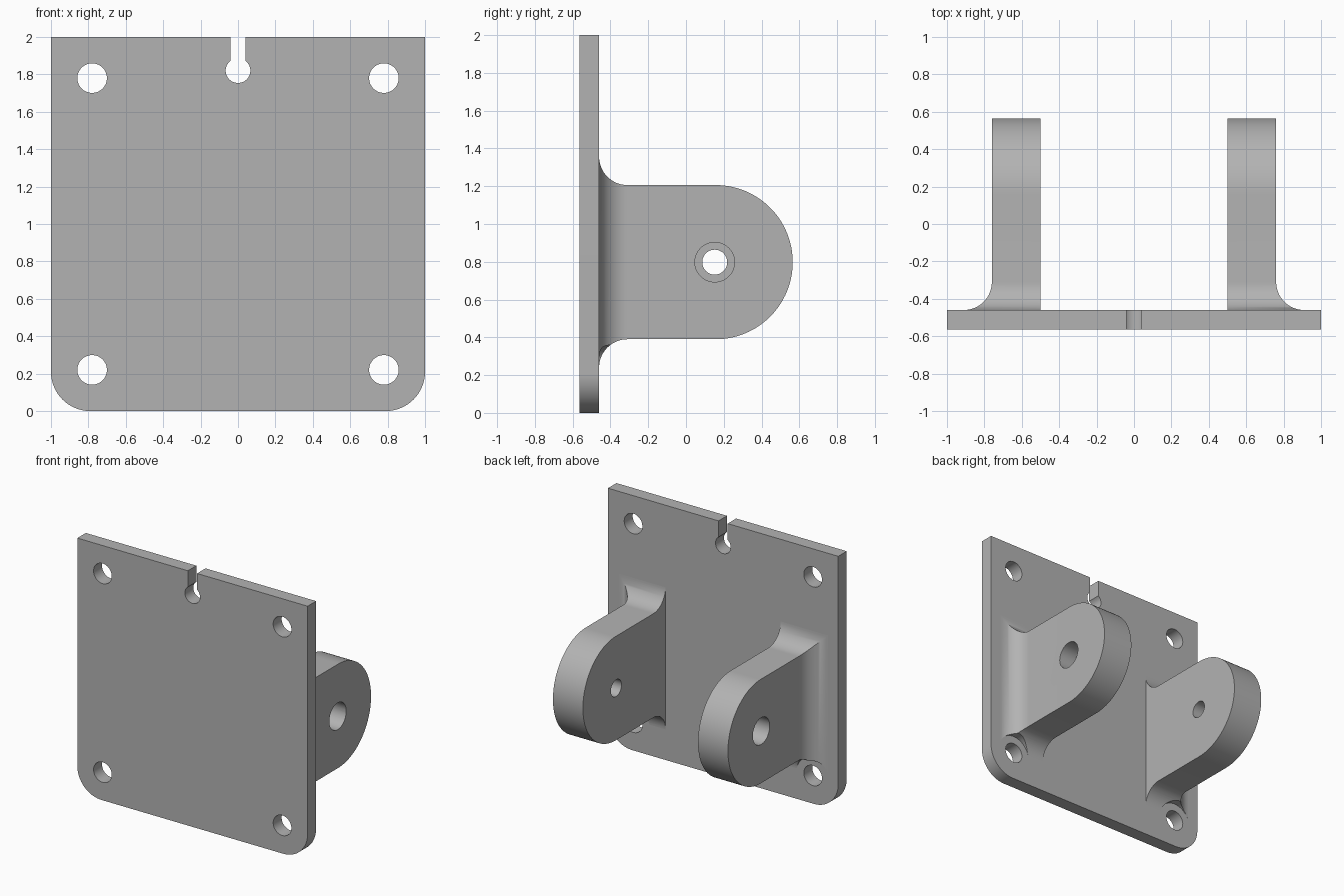
import bpy, bmesh, math
from mathutils import Matrix, Vector

if "Cube" in bpy.data.objects:
    bpy.data.objects.remove(bpy.data.objects["Cube"])

BACK, FRONT = -0.46, -0.565      # y of the plate faces
grey = bpy.data.materials.new("plain grey")
grey.diffuse_color = (0.45, 0.45, 0.45, 1)
grey.use_nodes = True
grey.node_tree.nodes["Principled BSDF"].inputs["Base Color"].default_value = grey.diffuse_color


def make_object(name, bm):
    bmesh.ops.remove_doubles(bm, verts=bm.verts, dist=1e-5)
    bmesh.ops.recalc_face_normals(bm, faces=bm.faces)
    mesh = bpy.data.meshes.new(name)
    bm.to_mesh(mesh)
    bm.free()
    mesh.materials.append(grey)
    obj = bpy.data.objects.new(name, mesh)
    bpy.context.collection.objects.link(obj)
    return obj


def arc(cx, cz, r, start, end, n):
    angles = [math.radians(start + (end - start) * i / n) for i in range(n + 1)]
    return [(cx + r * math.cos(a), cz + r * math.sin(a)) for a in angles]


def cut_cylinder(target, centre, r, length, axis):
    """Bore a round hole, then remove the cutter."""
    bm = bmesh.new()
    turn = Vector((0, 0, 1)).rotation_difference(Vector(axis)).to_matrix().to_4x4()
    bmesh.ops.create_cone(bm, cap_ends=True, segments=48, radius1=r, radius2=r,
                          depth=length, matrix=Matrix.Translation(centre) @ turn)
    cutter = make_object("cutter", bm)
    cutter.hide_render = True
    mod = target.modifiers.new("bore", 'BOOLEAN')
    mod.operation, mod.solver, mod.object = 'DIFFERENCE', 'EXACT', cutter
    activate(target)
    bpy.ops.object.modifier_apply(modifier=mod.name)
    bpy.data.objects.remove(cutter)


def activate(obj):
    bpy.ops.object.select_all(action='DESELECT')
    obj.select_set(True)
    bpy.context.view_layer.objects.active = obj


# Mounting plate: rounded lower corners and a keyhole slot in the top edge
half, kz, kr = 0.04, 1.82, 0.066
lean = math.degrees(math.acos(half / kr))
outline = (arc(-0.79, 0.21, 0.21, 180, 270, 16) + arc(0.79, 0.21, 0.21, 270, 360, 16)
           + [(1, 2), (half, 2)]
           + arc(0, kz, kr, lean, -180 - lean, 36)
           + [(-half, 2), (-1, 2)])
bm = bmesh.new()
face = bm.faces.new([bm.verts.new((x, FRONT, z)) for x, z in outline])
extruded = bmesh.ops.extrude_face_region(bm, geom=[face])["geom"]
bmesh.ops.translate(bm, vec=(0, BACK - FRONT, 0),
                    verts=[v for v in extruded if isinstance(v, bmesh.types.BMVert)])
plate = make_object("mounting_plate", bm)
for x in (-0.78, 0.78):
    for z in (0.22, 1.78):
        cut_cylinder(plate, (x, -0.5, z), 0.079, 0.4, (0, 1, 0))

# Lug: rectangular sections lofted along y as (y, flare, half height)
X0, X1, Z, R, YC, FILLET = 0.5, 0.76, 0.798, 0.408, 0.157, 0.15
stations = [(BACK - 0.04, FILLET, R + FILLET)]
for i in range(17):
    a = math.radians(90 * i / 16)
    flare = FILLET * (1 - math.sin(a))
    stations.append((BACK + FILLET * (1 - math.cos(a)), flare, R + flare))
for i in range(33):
    a = math.radians(90 * i / 32)
    stations.append((YC + R * math.sin(a), 0, R * math.cos(a)))
bm = bmesh.new()
rings = [[bm.verts.new((x, y, Z + s)) for x, s in
          ((X0, -h), (X1 + f, -h), (X1 + f, h), (X0, h))] for y, f, h in stations]
for a, b in zip(rings, rings[1:]):
    for i in range(4):
        j = (i + 1) % 4
        bm.faces.new((a[i], a[j], b[j], b[i]))
bm.faces.new(rings[0])
lug = make_object("pivot_lugs", bm)

# Pin bore with a wider counterbore on the outside, and screw head clearance
cut_cylinder(lug, (0.63, YC - 0.005, Z), 0.066, 1, (1, 0, 0))
cut_cylinder(lug, (0.8, YC - 0.005, Z), 0.105, 0.36, (1, 0, 0))
cut_cylinder(lug, (0.78, -0.2, 0.22), 0.14, 0.8, (0, 1, 0))

# Opposite lug
activate(lug)
lug.modifiers.new("mirror", 'MIRROR')
bpy.ops.object.modifier_apply(modifier="mirror")

for obj in (plate, lug):
    activate(obj)
    bpy.ops.object.shade_smooth_by_angle(angle=math.radians(30))
